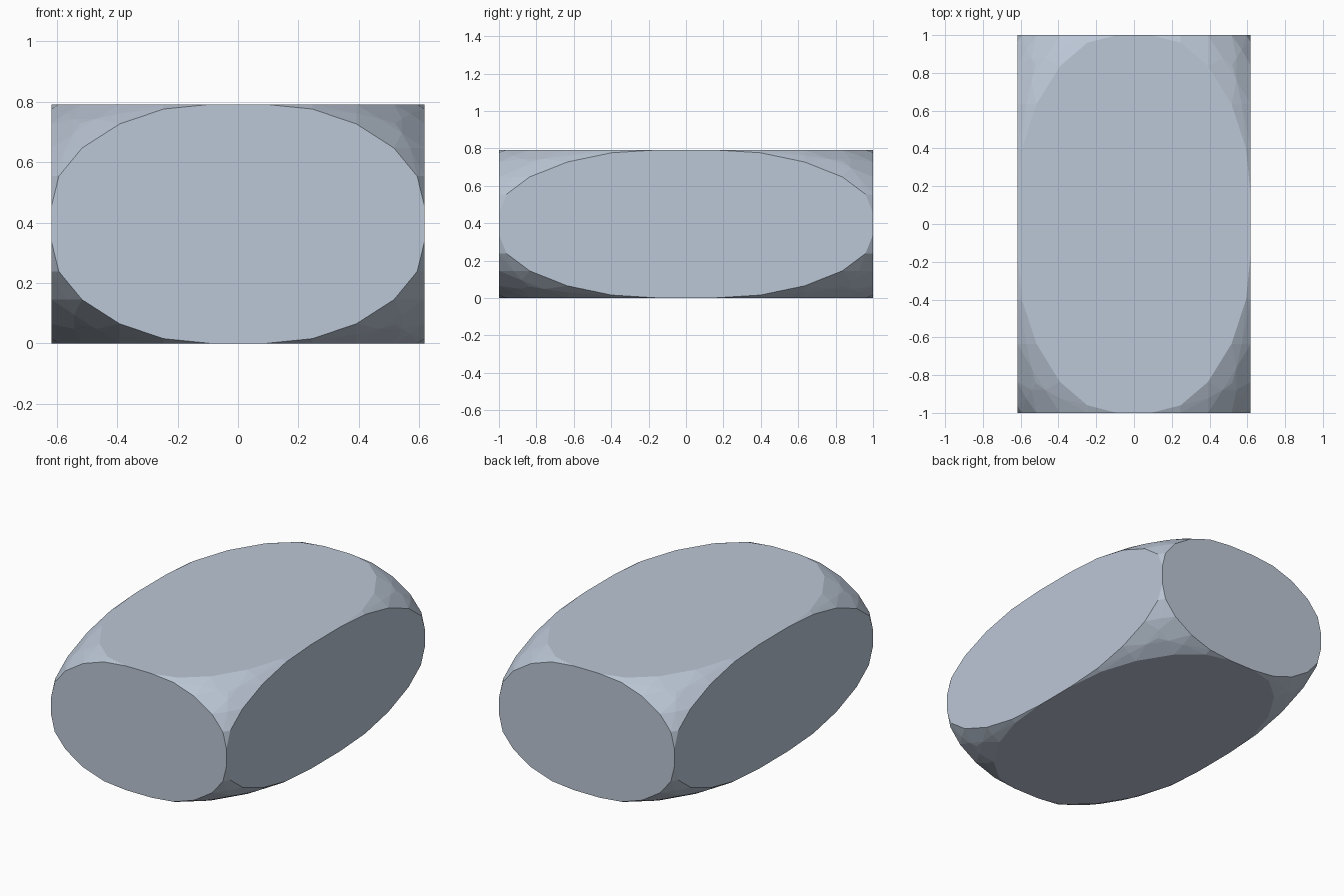
import bpy
import bmesh
from itertools import permutations, product

if "Cube" in bpy.data.objects:
    bpy.data.objects.remove(bpy.data.objects["Cube"])

HALF = (0.618, 1.0, 0.396)   # half sizes of the block
N = 2.35                     # roundness of the corner surface


def corner_point(a):
    """Point on the rounded corner with one given coordinate, other two equal."""
    v = ((2 - a ** N) / 2) ** (1 / N)
    return (a, v, v)


# One octant of a unit block: rim of the flat faces, then the corner patch
seeds = [
    (0.146, 1, 1), (0.399, 0.96, 1), (0.634, 0.836, 1),
    corner_point(0.634), corner_point(0.76), corner_point((2 / 3) ** (1 / N)),
]
points = set()
for seed in seeds:
    for p in permutations(seed):
        for s in product((-1, 1), repeat=3):
            points.add(tuple(round(c * k, 5) for c, k in zip(p, s)))

# Rounded block: convex skin around the points, flat faces merged
bm = bmesh.new()
for x, y, z in sorted(points):
    bm.verts.new((x * HALF[0], y * HALF[1], (z + 1) * HALF[2]))
bmesh.ops.convex_hull(bm, input=bm.verts)
bmesh.ops.dissolve_limit(bm, angle_limit=0.005, verts=bm.verts, edges=bm.edges)
bmesh.ops.recalc_face_normals(bm, faces=bm.faces)
mesh = bpy.data.meshes.new("rounded_block")
bm.to_mesh(mesh)
bm.free()

block = bpy.data.objects.new("rounded_block", mesh)
bpy.context.collection.objects.link(block)
mat = bpy.data.materials.new("blue grey")
mat.diffuse_color = (0.50, 0.57, 0.67, 1)
mat.use_nodes = True
mat.node_tree.nodes["Principled BSDF"].inputs["Base Color"].default_value = mat.diffuse_color
mesh.materials.append(mat)
